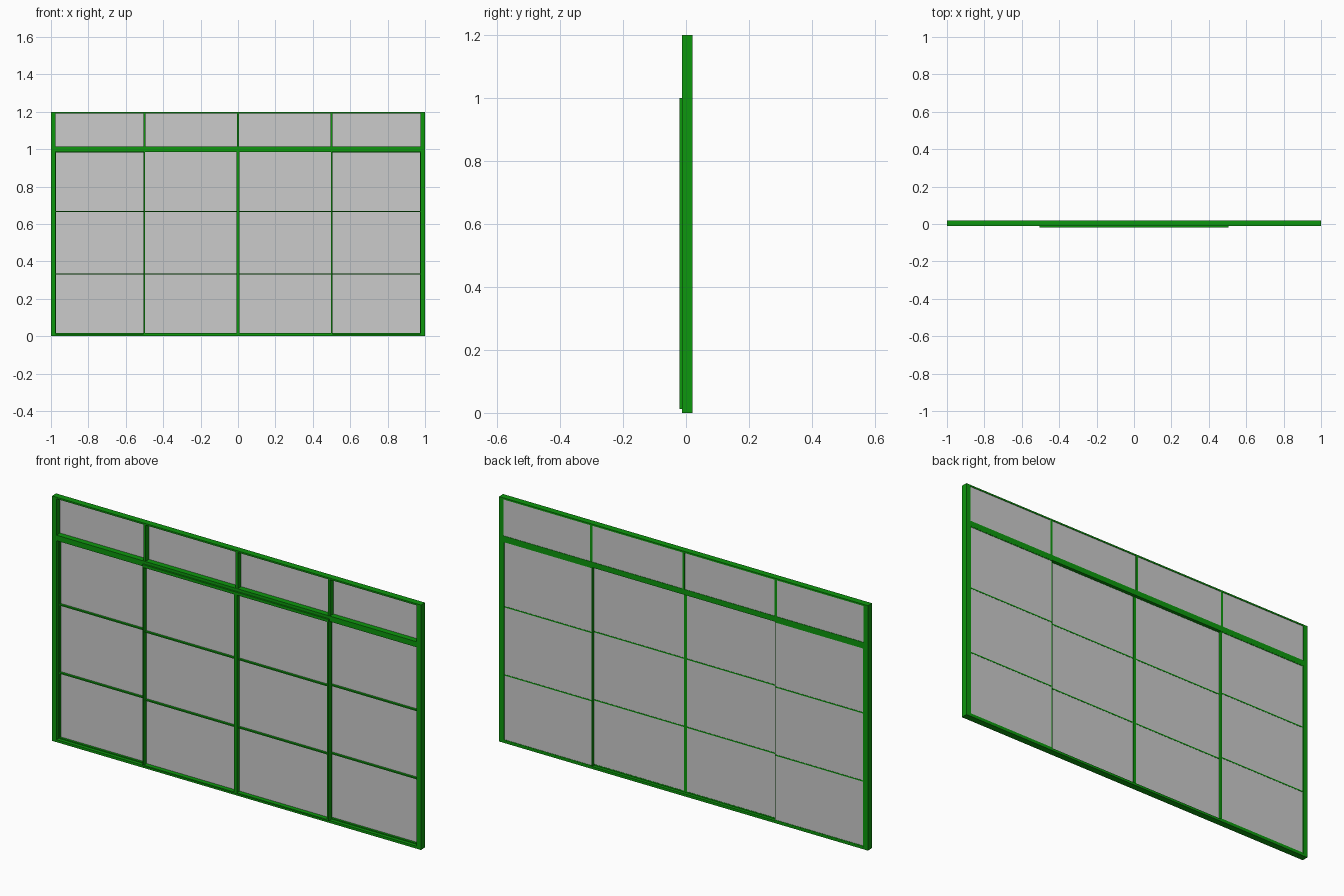
import bpy

if "Cube" in bpy.data.objects:
    bpy.data.objects.remove(bpy.data.objects["Cube"])


def material(name, color):
    m = bpy.data.materials.new(name)
    m.diffuse_color = color
    m.use_nodes = True
    m.node_tree.nodes["Principled BSDF"].inputs["Base Color"].default_value = m.diffuse_color
    return m


GREEN = material("green_paint", (0.004, 0.31, 0.004, 1))
GLASS = material("grey_glass", (0.54, 0.54, 0.54, 0.6))


def box(name, x, y, z, mat=GREEN):
    """Box from (min, max) pairs on each axis."""
    bpy.ops.mesh.primitive_cube_add(size=1)
    o = bpy.context.object
    o.name = name
    for v in o.data.vertices:
        v.co = [r[1] if c > 0 else r[0] for c, r in zip(v.co, (x, y, z))]
    o.data.materials.append(mat)
    return o


def panel(name, x, y, z, side, bottom, top, glass_y, bars=()):
    """Rectangular frame with a glass pane and thin horizontal bars."""
    x0, x1 = x[0] + side, x[1] - side
    z0, z1 = z[0] + bottom, z[1] - top
    box(name + "_left_stile", (x[0], x0), y, z)
    box(name + "_right_stile", (x1, x[1]), y, z)
    box(name + "_bottom_rail", (x0, x1), y, (z[0], z0))
    box(name + "_top_rail", (x0, x1), y, (z1, z[1]))
    box(name + "_glass", (x0, x1), (glass_y - 0.001, glass_y + 0.001), (z0, z1), GLASS)
    for h in bars:
        box(name + "_glazing_bar", (x0, x1), (max(y[0], glass_y - 0.012), glass_y + 0.002),
            (h - 0.003, h + 0.003))


# Outer frame
DEPTH = (-0.012, 0.02)
for s, n in ((-1, "left"), (1, "right")):
    box(n + "_jamb", sorted((s, s * 0.976)), DEPTH, (0, 1.2))
box("sill", (-0.976, 0.976), DEPTH, (0, 0.012))
box("head", (-0.976, 0.976), DEPTH, (1.192, 1.2))
box("transom", (-0.976, 0.976), DEPTH, (0.987, 1.014))

# Upper lights with mullions
for x in (-0.5, 0, 0.5):
    box("upper_mullion", (x - 0.006, x + 0.006), (-0.01, 0.0195), (1.014, 1.192))
box("upper_glass", (-0.976, 0.976), (0.016, 0.018), (1.014, 1.192), GLASS)

# Fixed side panels towards the back, sliding sashes towards the front
BARS = (0.333, 0.667)
for n, x in (("left_fixed", (-0.976, -0.495)), ("right_fixed", (0.495, 0.976))):
    panel(n, x, (0.005, 0.0195), (0.012, 0.987), 0.004, 0.004, 0.004, 0.017, BARS)
for n, x in (("left_sash", (-0.505, 0)), ("right_sash", (0, 0.505))):
    panel(n, x, (-0.02, 0.005), (0.012, 1.0), 0.008, 0.006, 0.014, 0.003, BARS)
